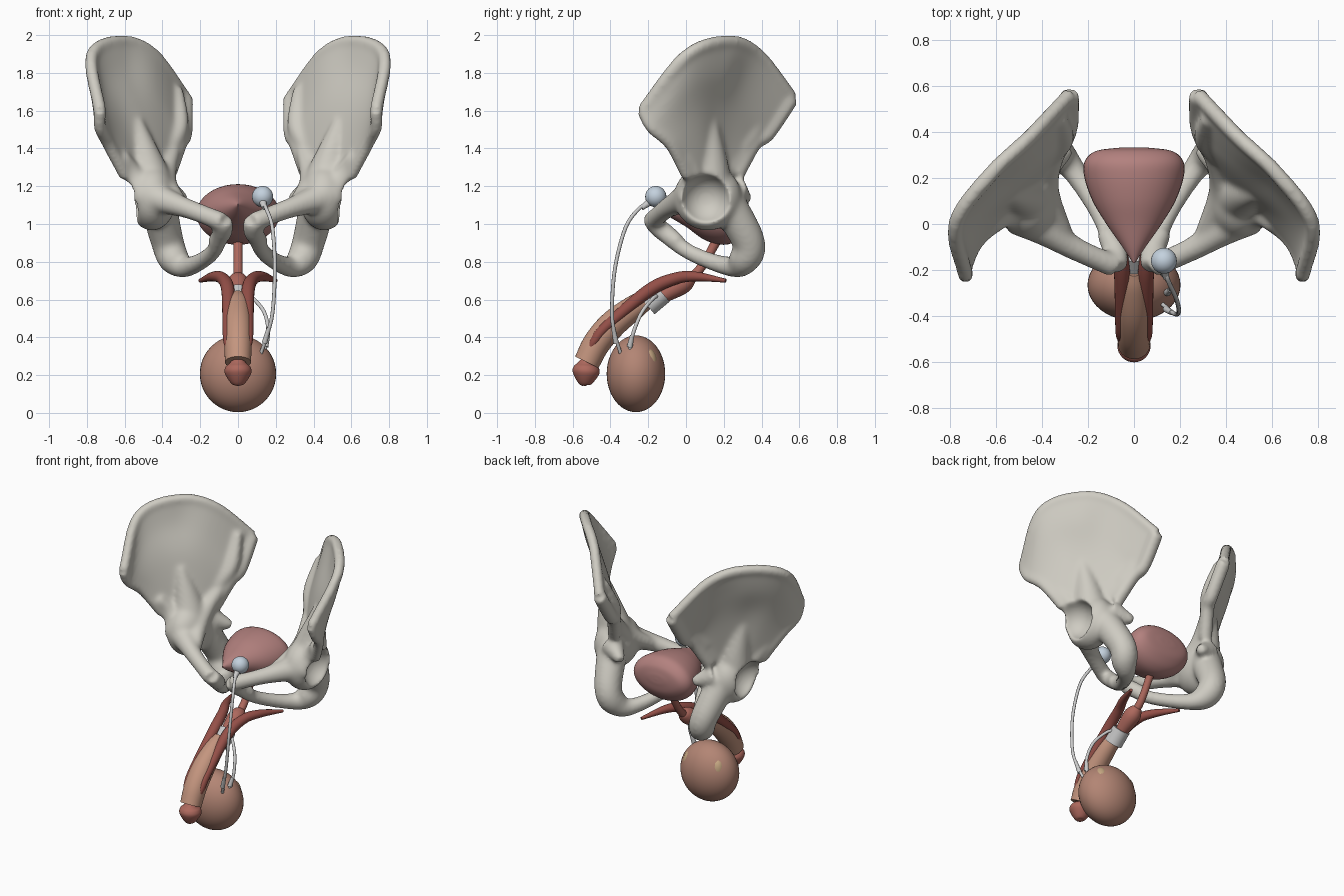
import bpy, bmesh, math
from mathutils import Vector

if "Cube" in bpy.data.objects:
    bpy.data.objects.remove(bpy.data.objects["Cube"])


def material(name, rgb):
    m = bpy.data.materials.new(name)
    m.diffuse_color = (*rgb, 1)
    m.use_nodes = True
    m.node_tree.nodes["Principled BSDF"].inputs["Base Color"].default_value = m.diffuse_color
    return m


BONE = material("bone", (0.62, 0.60, 0.54))
BLADDER = material("bladder_pink", (0.45, 0.22, 0.21))
RED = material("dark_red", (0.30, 0.08, 0.065))
CORAL = material("coral", (0.42, 0.14, 0.11))
SKIN = material("skin", (0.45, 0.235, 0.175))
TAN = material("tan", (0.55, 0.30, 0.21))
CREAM = material("cream", (0.55, 0.38, 0.22))
STEEL = material("pale_grey", (0.66, 0.69, 0.69))
BLUE = material("pale_blue", (0.55, 0.64, 0.73))


def cat(pts, n):
    """Smooth interpolation through control points, n steps per span."""
    p = [Vector(q) for q in pts]
    p = [2 * p[0] - p[1]] + p + [2 * p[-1] - p[-2]]
    out = []
    for i in range(1, len(p) - 2):
        a, b, c, d = p[i - 1:i + 3]
        for k in range(n):
            t = k / n
            out.append(0.5 * (2 * b + (c - a) * t + (2 * a - 5 * b + 4 * c - d) * t * t
                              + (3 * b - a - 3 * c + d) * t ** 3))
    return out + [p[-2]]


def smooth(ob, mat):
    if mat:
        ob.data.materials.append(mat)
    bpy.ops.object.select_all(action='DESELECT')
    ob.select_set(True)
    bpy.context.view_layer.objects.active = ob
    bpy.ops.object.shade_smooth_by_angle(angle=math.radians(45))
    return ob


def mesh_object(name, bm, mat=None):
    bmesh.ops.recalc_face_normals(bm, faces=bm.faces)
    me = bpy.data.meshes.new(name)
    bm.to_mesh(me)
    bm.free()
    ob = bpy.data.objects.new(name, me)
    bpy.context.collection.objects.link(ob)
    return smooth(ob, mat)


def skin_rings(name, rings, mat=None, closed=True):
    """Bridge successive rings (or open rows) of points."""
    bm = bmesh.new()
    vs = [[bm.verts.new(p) for p in r] for r in rings]
    n = len(vs[0])
    for a, b in zip(vs, vs[1:]):
        for i in range(n if closed else n - 1):
            j = (i + 1) % n
            bm.faces.new((a[i], a[j], b[j], b[i]))
    if closed:
        bm.faces.new(vs[0])
        bm.faces.new(vs[-1])
    return mesh_object(name, bm, mat)


def tube(name, pts, mat=None, n=6, sides=20):
    """Round tube through (x, y, z, radius) points."""
    s = cat(pts, n)
    c = [Vector(q[:3]) for q in s]
    side, rings = None, []
    for i, q in enumerate(s):
        t = (c[min(i + 1, len(c) - 1)] - c[max(i - 1, 0)]).normalized()
        side = t.orthogonal() if side is None else side - t * side.dot(t)
        side.normalize()
        up = t.cross(side)
        rings.append([c[i] + q[3] * (math.cos(a) * side + math.sin(a) * up)
                      for a in (2 * math.pi * k / sides for k in range(sides))])
    return skin_rings(name, rings, mat)


def ball(name, loc, radii, mat=None):
    bm = bmesh.new()
    bmesh.ops.create_uvsphere(bm, u_segments=40, v_segments=24, radius=1)
    for v in bm.verts:
        v.co = Vector(a * b + c for a, b, c in zip(v.co, radii, loc))
    return mesh_object(name, bm, mat)


def mirror(ob):
    ob.modifiers.new("mirror", 'MIRROR').use_mirror_merge = False


# Iliac blade: rows from neck up to crest, each running front to back
rows = [
    [(.595, .01, 1.25), (.53, .09, 1.27), (.47, .14, 1.28), (.42, .19, 1.28), (.37, .265, 1.26)],
    [(.685, -.08, 1.42), (.635, .05, 1.57), (.54, .15, 1.6), (.44, .245, 1.57), (.31, .36, 1.43)],
    [(.73, -.18, 1.51), (.73, .01, 1.75), (.61, .18, 1.81), (.46, .30, 1.76), (.285, .43, 1.48)],
    [(.73, -.23, 1.6), (.775, .0, 1.89), (.62, .22, 1.967), (.45, .38, 1.90), (.28, .56, 1.67)],
]
fine = [cat(r, 6) for r in rows]
columns = [cat(c, 6) for c in zip(*fine)]
hip = skin_rings("hip_bones", columns, BONE, closed=False)
solid = hip.modifiers.new("thickness", 'SOLIDIFY')
solid.thickness, solid.offset = .055, 0
bpy.ops.object.modifier_apply(modifier="thickness")

# Crest, front and back edges, neck and pelvic brim
upper = [
    tube("crest", [(*p, .035) for p in rows[-1]]),
    tube("front_edge", [(*r[0], .034) for r in rows]),
    tube("back_edge", [(*r[-1], .045) for r in rows]),
    tube("sacral_roughness", [(.32, .46, 1.72, .03), (.31, .37, 1.52, .05), (.36, .29, 1.4, .04)]),
    tube("iliac_neck", [(.46, .11, 1.15, .14), (.48, .13, 1.3, .1), (.54, .13, 1.55, .035)]),
    tube("front_neck", [(.5, .05, 1.15, .1), (.56, .04, 1.27, .055), (.62, -.01, 1.36, .04)]),
    tube("pelvic_brim", [(.3, -.05, 1.1, .04), (.385, .15, 1.23, .06), (.34, .32, 1.41, .04)]),
]
# Socket block, ischium and pubis
lower = [
    ball("socket_block", (.455, .115, 1.14), (.13, .18, .175)),
    tube("ischium", [(.43, .2, 1.14, .1), (.375, .33, .91, .088), (.335, .305, .81, .082),
                     (.26, .23, .775, .053), (.13, .01, .855, .043), (.08, -.17, 1.0, .05)]),
    tube("spine", [(.4, .25, 1.18, .08), (.28, .325, 1.13, .03)]),
    tube("pubis", [(.48, .04, 1.15, .1), (.38, -.03, 1.12, .07), (.25, -.11, 1.075, .052),
                   (.08, -.185, 1.01, .051)]),
    tube("pubic_body", [(.07, -.185, 1.02, .045), (.08, -.12, .96, .052), (.12, -.04, .9, .045)]),
]
bpy.ops.object.select_all(action='DESELECT')
for p in upper + lower + [hip]:
    p.select_set(True)
bpy.context.view_layer.objects.active = hip
bpy.ops.object.join()

# Hip socket cut, blended surface and mirrored half
cutter = ball("socket_cutter", (.585, .105, 1.13), (.13, .13, .13))
cutter.hide_render = True
cutter.hide_viewport = True


def remesh():
    m = hip.modifiers.new("blend", 'REMESH')
    m.mode, m.voxel_size, m.use_smooth_shade = 'VOXEL', .011, True


remesh()
cut = hip.modifiers.new("socket", 'BOOLEAN')
cut.operation, cut.object = 'DIFFERENCE', cutter
remesh()
relax = hip.modifiers.new("relax", 'SMOOTH')
relax.factor, relax.iterations = .5, 18
mirror(hip)

# Bladder: sections along y as (y, half width, centre z, half height)
sections = [(-.17, .004, 1.1, .006), (-.1, .05, 1.09, .045), (0, .12, 1.075, .09),
            (.1, .18, 1.055, .14), (.2, .215, 1.05, .16), (.27, .215, 1.06, .145),
            (.315, .17, 1.07, .095), (.33, .08, 1.075, .04), (.333, .005, 1.075, .004)]
angles = [2 * math.pi * k / 40 for k in range(40)]
skin_rings("bladder", [[(w * math.cos(a), y, z + h * math.sin(a)) for a in angles]
                       for y, w, z, h in cat(sections, 6)], BLADDER)

# Urethra with bulb, running through the cuff
tube("urethra", [(0, .16, .94, .04), (0, .15, .89, .025), (0, .05, .735, .025),
                 (0, -.1, .65, .03), (0, -.25, .55, .03)], CORAL)
tube("urethral_bulb", [(0, .04, .735, .012), (0, .02, .715, .04), (0, -.03, .68, .056),
                       (0, -.15, .605, .036)], CORAL)
tube("cuff", [(0, -.125, .635, .06), (0, -.205, .568, .06)], STEEL, n=1, sides=32)

# Shaft, paired side bodies and tip
tube("shaft", [(0, -.2, .605, .05), (0, -.27, .562, .064), (0, -.385, .472, .073),
               (0, -.472, .37, .073), (0, -.525, .268, .069)], TAN, sides=32)
mirror(tube("side_bodies", [(.2, .21, .70, .01), (.13, .05, .722, .026), (.08, -.06, .71, .032),
                            (.053, -.2, .645, .035), (.054, -.42, .46, .028),
                            (.054, -.485, .38, .024), (.052, -.515, .325, .008)], RED))
tube("tip", [(0, -.52, .285, .03), (0, -.525, .262, .045), (0, -.527, .243, .066),
             (0, -.53, .21, .07), (0, -.535, .155, .035), (0, -.535, .143, .004)], CORAL, sides=32)

# Scrotum with the testes just showing at the back
ball("scrotum", (0, -.265, .207), (.202, .155, .203), SKIN)
mirror(ball("testes", (.106, -.202, .262), (.05, .05, .08), CREAM))

# Pressure balloon and the two connecting lines
ball("balloon", (.13, -.16, 1.145), (.056, .056, .056), BLUE)
tube("balloon_neck", [(.132, -.195, 1.115, .02), (.14, -.235, 1.085, .013)], STEEL, n=2)
tube("balloon_line", [(.135, -.2, 1.11, .01), (.15, -.25, 1.08, .01), (.182, -.32, .98, .01),
                      (.195, -.375, .77, .01), (.185, -.392, .55, .01),
                      (.16, -.38, .43, .01), (.12, -.345, .31, .009)], STEEL, n=8, sides=12)
tube("balloon_line_joint", [(.163, -.385, .45, .011), (.14, -.37, .37, .015)], STEEL, sides=12)
tube("cuff_line", [(.04, -.15, .62, .012), (.08, -.175, .605, .01), (.14, -.235, .53, .01),
                   (.16, -.28, .42, .01), (.135, -.3, .32, .009)], STEEL, n=8, sides=12)
tube("cuff_line_joint", [(.158, -.285, .41, .012), (.145, -.298, .35, .016)], STEEL, sides=12)
